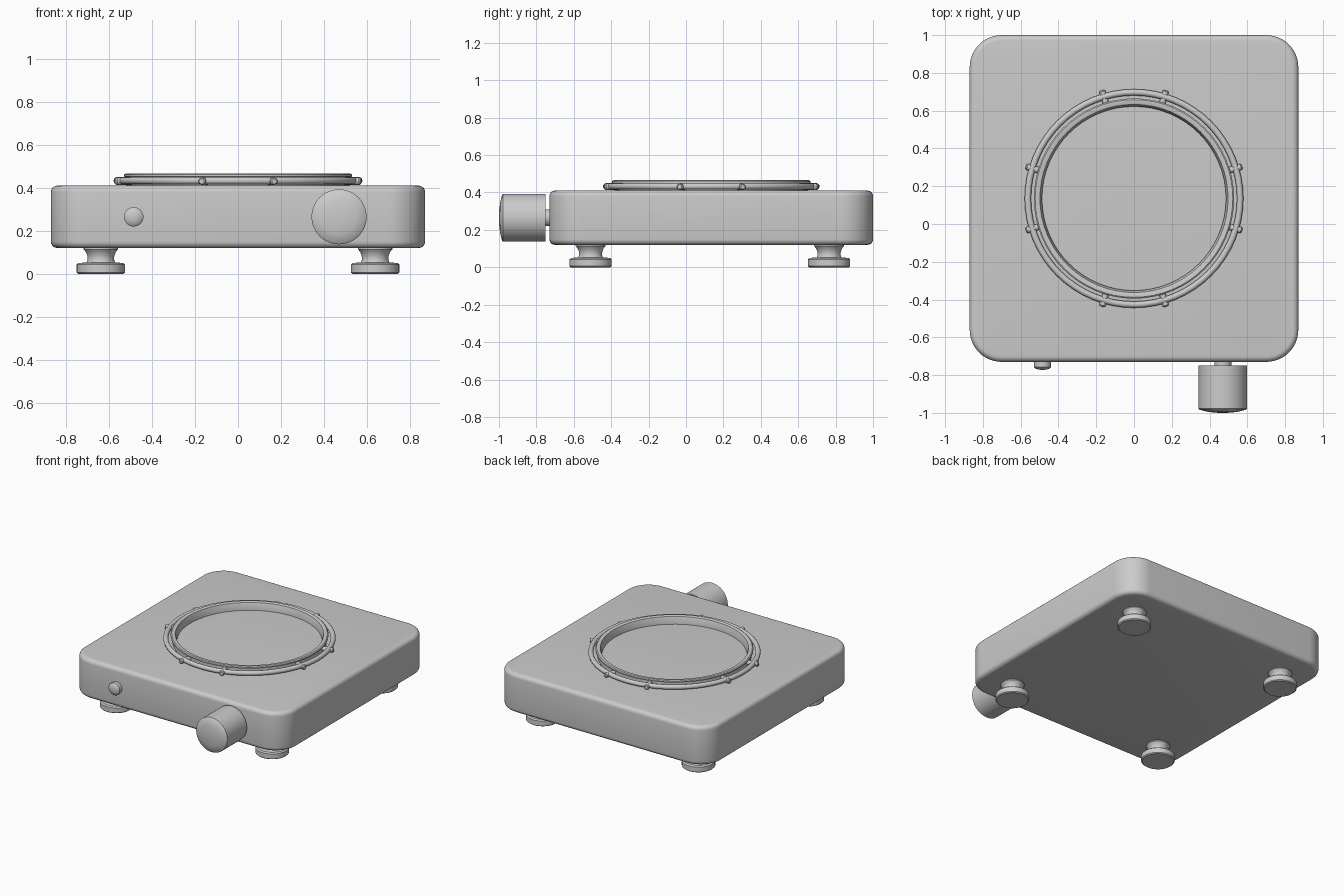
import bpy, bmesh
from math import sin, cos, pi, atan2, radians
from mathutils import Matrix

if "Cube" in bpy.data.objects:
    bpy.data.objects.remove(bpy.data.objects["Cube"])

CX, CY = 0.0, 0.135   # centre of the body and the burner
TOP, BOTTOM = 0.41, 0.12


def finish(bm, name, angle=35):
    bmesh.ops.recalc_face_normals(bm, faces=bm.faces)
    me = bpy.data.meshes.new(name)
    bm.to_mesh(me)
    bm.free()
    ob = bpy.data.objects.new(name, me)
    bpy.context.collection.objects.link(ob)
    bpy.ops.object.select_all(action='DESELECT')
    ob.select_set(True)
    bpy.context.view_layer.objects.active = ob
    bpy.ops.object.shade_smooth_by_angle(angle=radians(angle))
    return ob


def lathe(name, profile, matrix, segs=48, closed=False):
    """Spin (radius, height) points around z; closed profiles make rings."""
    bm = bmesh.new()
    rings = []
    for r, h in profile:
        if r == 0:
            rings.append([bm.verts.new((0, 0, h))] * segs)
        else:
            rings.append([bm.verts.new((r * cos(2 * pi * i / segs), r * sin(2 * pi * i / segs), h))
                          for i in range(segs)])
    pairs = list(zip(rings, rings[1:]))
    if closed:
        pairs.append((rings[-1], rings[0]))
    for a, b in pairs:
        for i in range(segs):
            j = (i + 1) % segs
            bm.faces.new(dict.fromkeys([a[i], a[j], b[j], b[i]]))
    bm.transform(matrix)
    return finish(bm, name)


# Body: box with rounded corners and softened top and bottom edges
bm = bmesh.new()
bmesh.ops.create_cube(bm, size=1, matrix=Matrix.Translation((CX, CY, (TOP + BOTTOM) / 2))
                      @ Matrix.Diagonal((1.74, 1.73, TOP - BOTTOM, 1)))
upright = [e for e in bm.edges if abs(e.verts[0].co.z - e.verts[1].co.z) > 0.1]
bmesh.ops.bevel(bm, geom=upright, offset=0.17, segments=12, profile=0.5, affect='EDGES')
rim = [e for e in bm.edges if abs(e.verts[0].co.z - e.verts[1].co.z) < 1e-4]
bmesh.ops.bevel(bm, geom=rim, offset=0.03, segments=5, profile=0.5, affect='EDGES')
finish(bm, "body", 40)

# Burner rim and the wire ring around it
burner = Matrix.Translation((CX, CY, 0))
lathe("burner_rim", [(0.487, TOP - 0.01), (0.487, 0.43), (0.498, 0.463), (0.505, 0.466), (0.523, 0.466),
                     (0.53, 0.461), (0.53, 0.452), (0.518, 0.448), (0.518, TOP - 0.01)],
      burner, 64, True)
lathe("burner_ring", [(0.562 + 0.017 * cos(a * pi / 6), 0.433 + 0.017 * sin(a * pi / 6))
                      for a in range(12)], burner, 64, True)

# Radial pegs joining rim and ring, in pairs on each side
for quarter in range(4):
    for side in (-1, 1):
        turn = Matrix.Rotation(quarter * pi / 2 + side * radians(16.5), 4, 'Z')
        lathe("burner_peg", [(0, 0.51), (0.017, 0.51), (0.017, 0.59), (0.012, 0.596), (0, 0.597)],
              Matrix.Translation((CX, CY, 0.43)) @ turn @ Matrix.Rotation(pi / 2, 4, 'Y'), 16)

# Feet: wide pad with a flared neck
for x in (-0.638, 0.638):
    for y in (-0.51, 0.765):
        lathe("foot", [(0, 0), (0.106, 0), (0.113, 0.006), (0.113, 0.042), (0.104, 0.05), (0.066, 0.053),
                       (0.061, 0.068), (0.063, 0.085), (0.07, 0.102), (0.08, 0.114), (0.08, 0.13), (0, 0.13)],
              Matrix.Translation((x, y, 0)), 32)

# Front controls: heights run forward along -y from the front face
def front(x):
    return Matrix.Translation((x, -0.73, 0.265)) @ Matrix.Rotation(pi / 2, 4, 'X')


lathe("knob_shaft", [(0, -0.02), (0.045, -0.02), (0.045, 0.03), (0, 0.03)], front(0.47), 32)
lathe("knob", [(0, 0.02), (0.128, 0.02), (0.128, 0.248), (0.122, 0.254), (0.08, 0.264), (0.04, 0.269), (0, 0.27)],
      front(0.47))
lathe("indicator_light", [(0, -0.02), (0.045, -0.02), (0.045, 0.028), (0.038, 0.035), (0.02, 0.041), (0, 0.043)],
      front(-0.485), 32)
